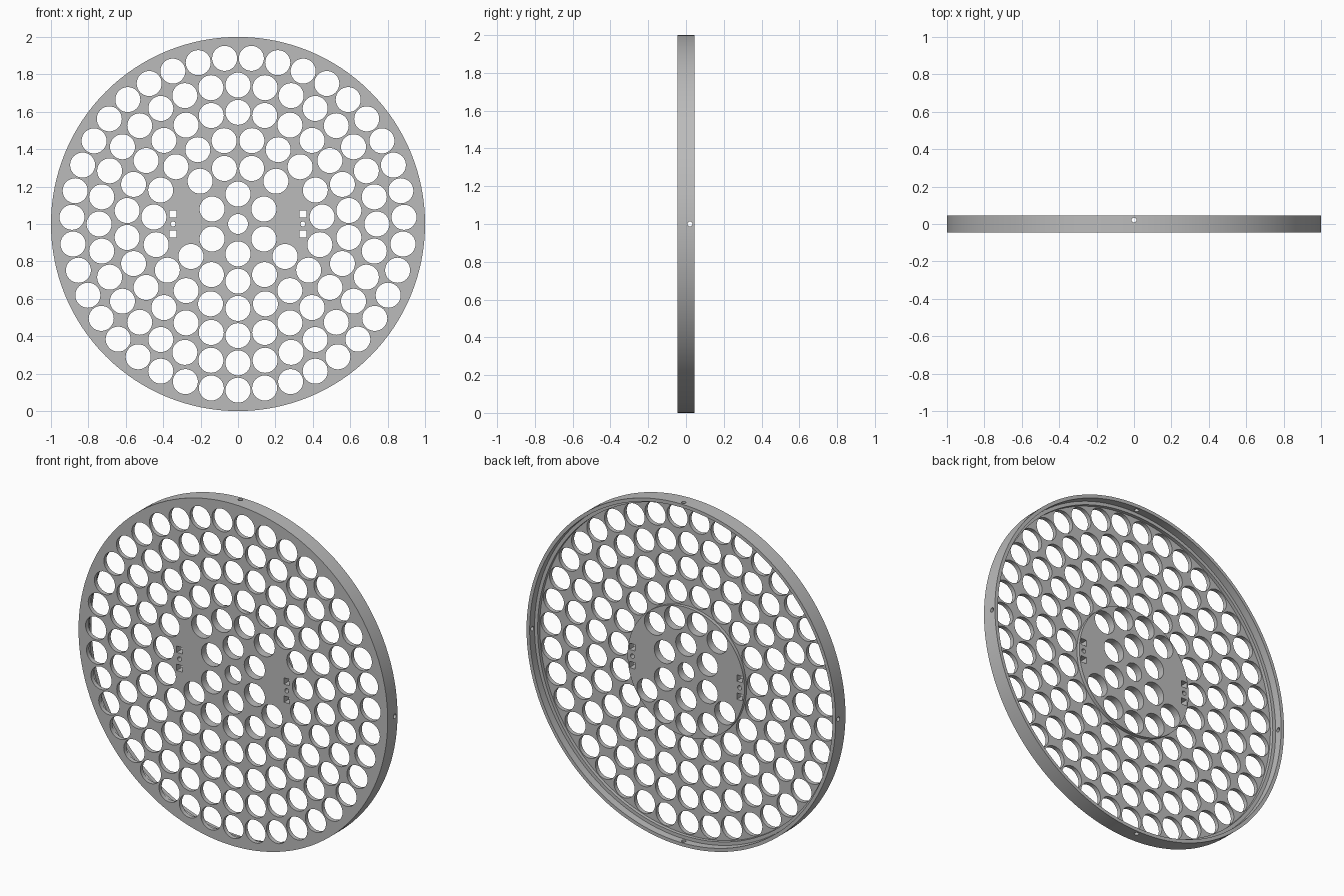
import bpy, bmesh
from math import pi, sin, cos, floor
from mathutils import Matrix, Vector

old = bpy.data.objects.get("Cube")
if old:
    bpy.data.objects.remove(old, do_unlink=True)

FRONT, BACK = -0.045, 0.045     # overall depth
PLATE, STEP = -0.02, 0.0        # back of thin plate; top of hub and ledge
HOLE_R = 0.067
HUB_R = 0.378

grey = bpy.data.materials.new("grey")
grey.use_nodes = True
colour = (0.5, 0.5, 0.5, 1)
grey.diffuse_color = colour
grey.node_tree.nodes["Principled BSDF"].inputs["Base Color"].default_value = colour


def make_object(name, bm):
    bmesh.ops.recalc_face_normals(bm, faces=bm.faces)
    mesh = bpy.data.meshes.new(name)
    bm.to_mesh(mesh)
    bm.free()
    mesh.materials.append(grey)
    obj = bpy.data.objects.new(name, mesh)
    bpy.context.collection.objects.link(obj)
    return obj


def add_cylinder(bm, centre, radius, length, axis, sides=32):
    turn = Vector((0, 0, 1)).rotation_difference(Vector(axis)).to_matrix().to_4x4()
    bmesh.ops.create_cone(bm, cap_ends=True, segments=sides, radius1=radius,
                          radius2=radius, depth=length,
                          matrix=Matrix.Translation(centre) @ turn)


# Disc: turned section with hub, thin plate, ledge and rim
profile = [(0.053, FRONT), (1, FRONT), (1, BACK), (0.98, BACK), (0.98, STEP),
           (0.96, STEP), (0.96, PLATE), (HUB_R, PLATE), (HUB_R, STEP), (0.053, STEP)]
bm = bmesh.new()
verts = [bm.verts.new((r, y, 1)) for r, y in profile]
edges = [bm.edges.new((a, b)) for a, b in zip(verts, verts[1:] + verts[:1])]
bmesh.ops.spin(bm, geom=verts + edges, cent=(0, 0, 1), axis=(0, 1, 0),
               angle=2 * pi, steps=128, use_merge=True)
bmesh.ops.remove_doubles(bm, verts=bm.verts, dist=0.0001)
disc = make_object("perforated_disc", bm)

# Rings of round holes, starting at the bottom of each ring
bm = bmesh.new()
for ring in range(6):
    radius = 0.16 + 0.1457 * ring
    count = floor(2 * pi * radius / 0.1428)
    if ring == 0:
        count = 6
    for i in range(count):
        a = 2 * pi * i / count
        x, z = radius * sin(a), -radius * cos(a)
        # The second ring leaves room for the mounting slots
        if ring == 1 and abs(x) > 0.26:
            continue
        add_cylinder(bm, (x, 0, 1 + z), HOLE_R, 0.3, (0, 1, 0))

# Mounting slots: two square holes and a pin hole on each side
for side in (-1, 1):
    x = 0.347 * side
    add_cylinder(bm, (x, 0, 1), 0.013, 0.3, (0, 1, 0), 16)
    for dz in (-0.053, 0.053):
        bmesh.ops.create_cube(bm, size=1, matrix=Matrix.Translation((x, 0, 1 + dz))
                              @ Matrix.Diagonal((0.037, 0.3, 0.037, 1)))

# Four screw holes through the rim
for dx, dz in ((1, 0), (-1, 0), (0, 1), (0, -1)):
    add_cylinder(bm, (dx, 0.021, 1 + dz), 0.013, 0.1, (dx, 0, dz), 16)
cutter = make_object("hole_cutter", bm)
cutter.hide_render = True

# Cut the holes and keep the result as plain mesh
cut = disc.modifiers.new("holes", 'BOOLEAN')
cut.operation = 'DIFFERENCE'
cut.solver = 'EXACT'
cut.object = cutter
bpy.context.view_layer.update()
result = bpy.data.meshes.new_from_object(
    disc.evaluated_get(bpy.context.evaluated_depsgraph_get()))
disc.modifiers.clear()
disc.data = result
bpy.data.objects.remove(cutter, do_unlink=True)

for obj in bpy.context.selected_objects:
    obj.select_set(False)
disc.select_set(True)
bpy.context.view_layer.objects.active = disc
bpy.ops.object.shade_smooth_by_angle(angle=0.5)
